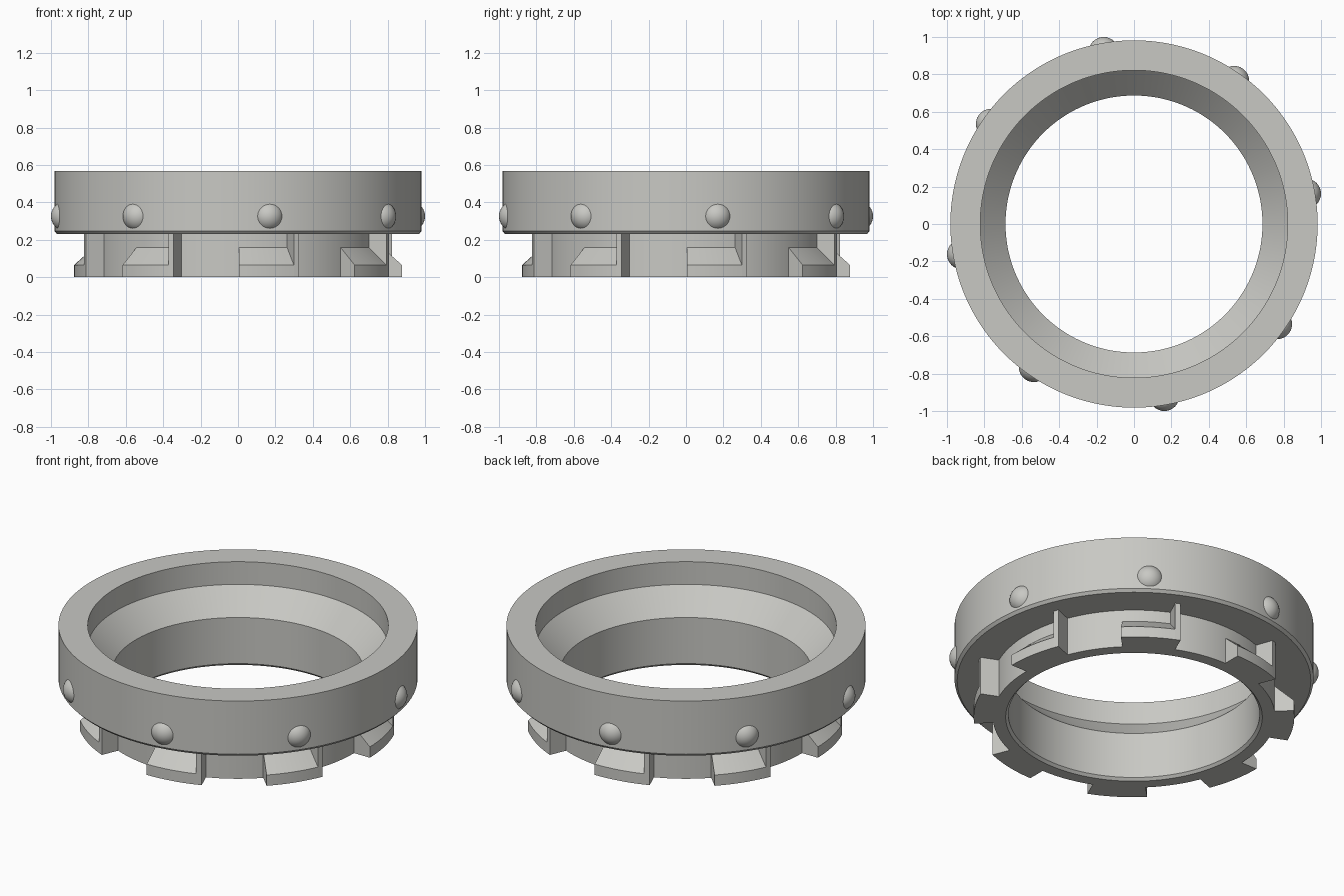
import bpy, bmesh, math
from mathutils import Vector

if "Cube" in bpy.data.objects:
    bpy.data.objects.remove(bpy.data.objects["Cube"])

metal = bpy.data.materials.new("warm_grey")
metal.diffuse_color = (0.58, 0.58, 0.55, 1)
metal.use_nodes = True
metal.node_tree.nodes["Principled BSDF"].inputs["Base Color"].default_value = metal.diffuse_color


def finish(bm, name):
    bmesh.ops.recalc_face_normals(bm, faces=bm.faces)
    mesh = bpy.data.meshes.new(name)
    bm.to_mesh(mesh)
    bm.free()
    mesh.materials.append(metal)
    ob = bpy.data.objects.new(name, mesh)
    bpy.context.collection.objects.link(ob)
    bpy.ops.object.select_all(action='DESELECT')
    ob.select_set(True)
    bpy.context.view_layer.objects.active = ob
    bpy.ops.object.shade_smooth_by_angle(angle=math.radians(30))
    return ob


def sweep(bm, profile, start, end, steps):
    """Turn a closed (radius, z) profile about z; angles in degrees from -y."""
    full = abs(end - start) >= 360
    rings = []
    for i in range(steps if full else steps + 1):
        a = math.radians(start + (end - start) * i / steps - 90)
        rings.append([bm.verts.new((r * math.cos(a), r * math.sin(a), z))
                      for r, z in profile])
    n = len(profile)
    for i in range(steps):
        a, b = rings[i], rings[(i + 1) % len(rings)]
        for j in range(n):
            k = (j + 1) % n
            bm.faces.new((a[j], b[j], b[k], a[k]))
    if not full:
        bm.faces.new(rings[0])
        bm.faces.new(rings[-1])


# Ring body: wide grip band, narrower neck, stepped and tapered bore
bm = bmesh.new()
sweep(bm, [(0.702, 0), (0.772, 0), (0.772, 0.23), (0.967, 0.23), (0.982, 0.246),
           (0.982, 0.567), (0.822, 0.567), (0.822, 0.43), (0.687, 0.293),
           (0.687, 0.015)], 0, 360, 144)
finish(bm, "ring_body")

# Eight locking tabs, each a ramped lug ending in a full-height stop post
lug = [(0.768, 0), (0.877, 0), (0.877, 0.065), (0.768, 0.162)]
post = [(0.768, 0), (0.877, 0), (0.877, 0.235), (0.768, 0.235)]
for i in range(8):
    bm = bmesh.new()
    sweep(bm, lug, i * 45 + 0.3, i * 45 + 19.9, 8)
    sweep(bm, post, i * 45 + 19.9, i * 45 + 21.9, 1)
    finish(bm, f"locking_tab_{i + 1}")

# Eight round grip studs set into the band
for i in range(8):
    a = math.radians(i * 45 + 10 - 90)
    bm = bmesh.new()
    bmesh.ops.create_uvsphere(bm, u_segments=32, v_segments=20, radius=0.081)
    bmesh.ops.translate(bm, verts=bm.verts,
                        vec=Vector((0.933 * math.cos(a), 0.933 * math.sin(a), 0.326)))
    finish(bm, f"grip_stud_{i + 1}")
